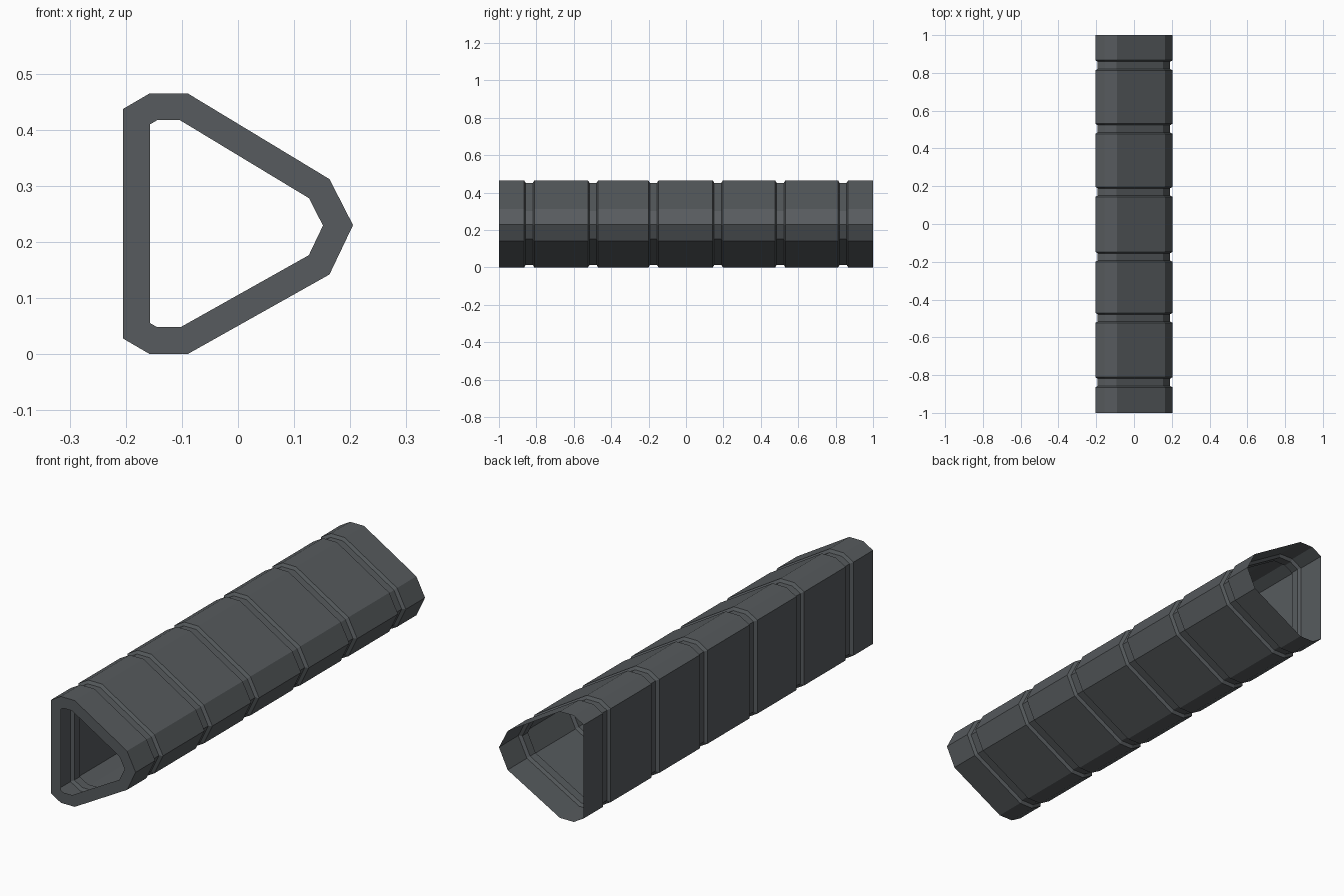
import bpy
import bmesh
from mathutils import Vector

cube = bpy.data.objects.get("Cube")
if cube:
    bpy.data.objects.remove(cube, do_unlink=True)

# Single dark grey finish
grey = bpy.data.materials.new("dark_grey")
grey.use_nodes = True
colour = (0.095, 0.105, 0.112, 1.0)
grey.diffuse_color = colour
grey.node_tree.nodes["Principled BSDF"].inputs["Base Color"].default_value = colour

# Rounded triangular cross-section (x, z), counter-clockwise from the front
PROFILE = [Vector(p) for p in (
    (-0.205, 0.028), (-0.157, 0.0), (-0.09, 0.0), (0.163, 0.142), (0.205, 0.23),
    (0.163, 0.312), (-0.09, 0.465), (-0.157, 0.465), (-0.205, 0.437))]
GROOVES = (-0.838, -0.497, -0.174, 0.17, 0.504, 0.84)
GROOVE_DEPTH = 0.013
GROOVE_HALF = 0.027     # half width at the surface
FLOOR_HALF = 0.019      # half width at the groove floor
LIP_WIDTH = 0.048


def inset(points, depth):
    """Move every side of the outline inward by the same distance."""
    result = []
    for i, p in enumerate(points):
        d1 = (p - points[i - 1]).normalized()
        d2 = (points[(i + 1) % len(points)] - p).normalized()
        n1, n2 = Vector((-d1.y, d1.x)), Vector((-d2.y, d2.x))
        result.append(p + (n1 + n2) * depth / (1 + n1.dot(n2)))
    return result


# Stations along the tube: front lip, then the grooved wall to the open back
stations = [(-1, LIP_WIDTH), (-1, 0)]
for y in GROOVES:
    stations += [(y - GROOVE_HALF, 0), (y - FLOOR_HALF, GROOVE_DEPTH),
                 (y + FLOOR_HALF, GROOVE_DEPTH), (y + GROOVE_HALF, 0)]
stations.append((1, 0))

# Loft the outline through the stations
bm = bmesh.new()
rings = [[bm.verts.new((p.x, y, p.y)) for p in inset(PROFILE, depth)]
         for y, depth in stations]
for a, b in zip(rings, rings[1:]):
    for i in range(len(PROFILE)):
        j = (i + 1) % len(PROFILE)
        bm.faces.new((a[i], b[i], b[j], a[j]))

mesh = bpy.data.meshes.new("grooved_sleeve")
bm.to_mesh(mesh)
bm.free()
mesh.materials.append(grey)
sleeve = bpy.data.objects.new("grooved_sleeve", mesh)
bpy.context.collection.objects.link(sleeve)
